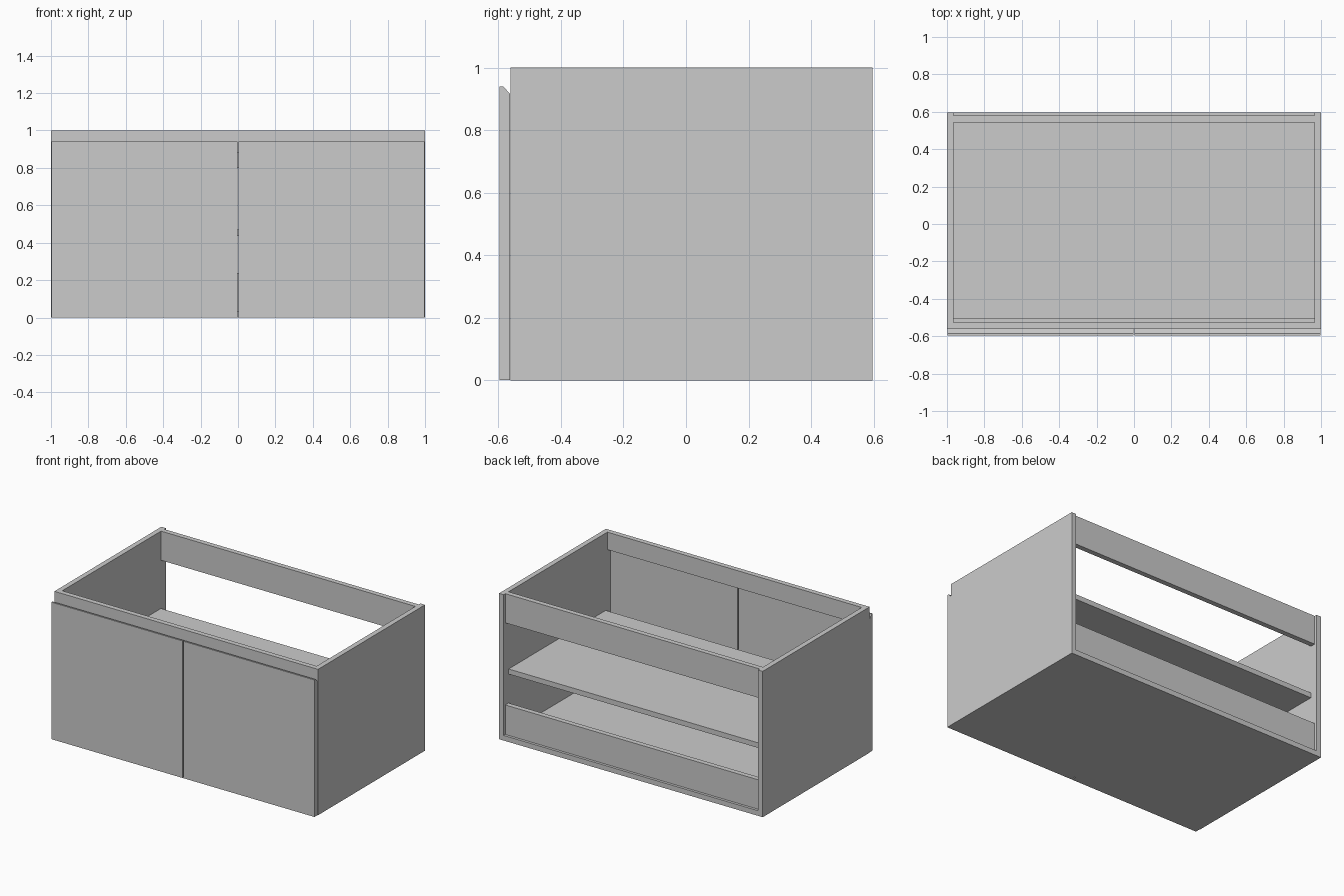
import bpy, bmesh

if "Cube" in bpy.data.objects:
    bpy.data.objects.remove(bpy.data.objects["Cube"])

T = 0.035                       # board thickness
FRONT, BACK = -0.561, 0.597     # carcass depth range
INNER = 1.0 - T                 # inner face of the side panels


def extrude_x(name, profile, x0, x1):
    """Extrude a (y, z) profile along x into a solid board."""
    bm = bmesh.new()
    face = bm.faces.new([bm.verts.new((x0, y, z)) for y, z in profile])
    geom = bmesh.ops.extrude_face_region(bm, geom=[face])["geom"]
    verts = [g for g in geom if isinstance(g, bmesh.types.BMVert)]
    bmesh.ops.translate(bm, verts=verts, vec=(x1 - x0, 0, 0))
    bmesh.ops.recalc_face_normals(bm, faces=bm.faces)
    mesh = bpy.data.meshes.new(name)
    bm.to_mesh(mesh)
    bm.free()
    obj = bpy.data.objects.new(name, mesh)
    bpy.context.collection.objects.link(obj)
    return obj


def board(name, x, y, z):
    """Rectangular board from (min, max) ranges."""
    profile = [(y[0], z[0]), (y[1], z[0]), (y[1], z[1]), (y[0], z[1])]
    return extrude_x(name, profile, *x)


# Door section: back of the top edge is bevelled as a finger pull
door_back = FRONT - 0.001
door_profile = [(-0.597, 0.001), (door_back, 0.001), (door_back, 0.916),
                (-0.585, 0.94), (-0.597, 0.94)]

# Side panels and doors, left and right
for side, s in (("left", -1), ("right", 1)):
    board(f"{side}_side_panel", sorted((s * INNER, s)), (FRONT, BACK), (0, 1))
    extrude_x(f"{side}_door", door_profile, *sorted((s * 0.003, s * 0.998)))

# Boards spanning between the side panels: name, y range, z range
span = (-INNER, INNER)
for name, y, z in (
    ("bottom_panel", (FRONT, BACK), (0, T)),
    ("shelf", (-0.508, 0.543), (0.435, 0.47)),
    ("front_top_rail", (FRONT, FRONT + T), (0.88, 1)),
    ("back_top_rail", (0.544, 0.579), (0.80, 1)),
    ("back_bottom_rail", (0.544, 0.579), (T, 0.237)),
):
    board(name, span, y, z)
